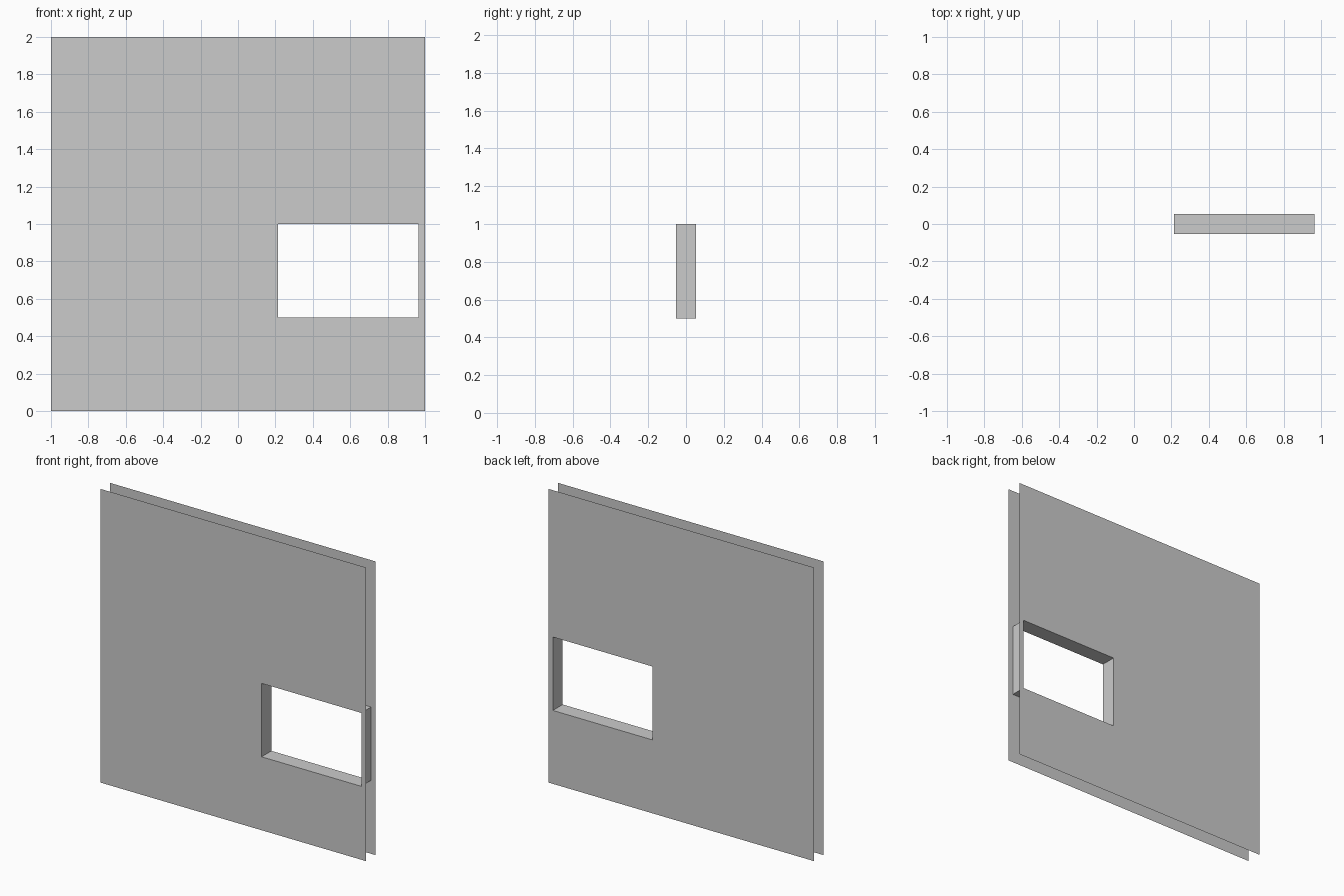
import bpy
import bmesh

if "Cube" in bpy.data.objects:
    bpy.data.objects.remove(bpy.data.objects["Cube"])

HALF_T = 0.053                       # half of the wall thickness
WALL = (-1.0, 1.0, 0.0, 2.0)         # x min, x max, z min, z max
OPENING = (0.215, 0.966, 0.5, 1.0)


def rect_loop(bm, rect, y):
    """Four corners, counter-clockwise as seen from the front."""
    x0, x1, z0, z1 = rect
    return [bm.verts.new((x, y, z))
            for x, z in ((x0, z0), (x1, z0), (x1, z1), (x0, z1))]


# Wall: front sheet, window reveal and back sheet; outer rim is left open
bm = bmesh.new()
loops = [rect_loop(bm, rect, y) for rect, y in (
    (WALL, -HALF_T), (OPENING, -HALF_T), (OPENING, HALF_T), (WALL, HALF_T))]
for a, b in zip(loops, loops[1:]):
    for i in range(4):
        j = (i + 1) % 4
        bm.faces.new((a[i], a[j], b[j], b[i]))

mesh = bpy.data.meshes.new("wall_with_window_opening")
bm.to_mesh(mesh)
bm.free()
wall = bpy.data.objects.new("wall_with_window_opening", mesh)
bpy.context.collection.objects.link(wall)
